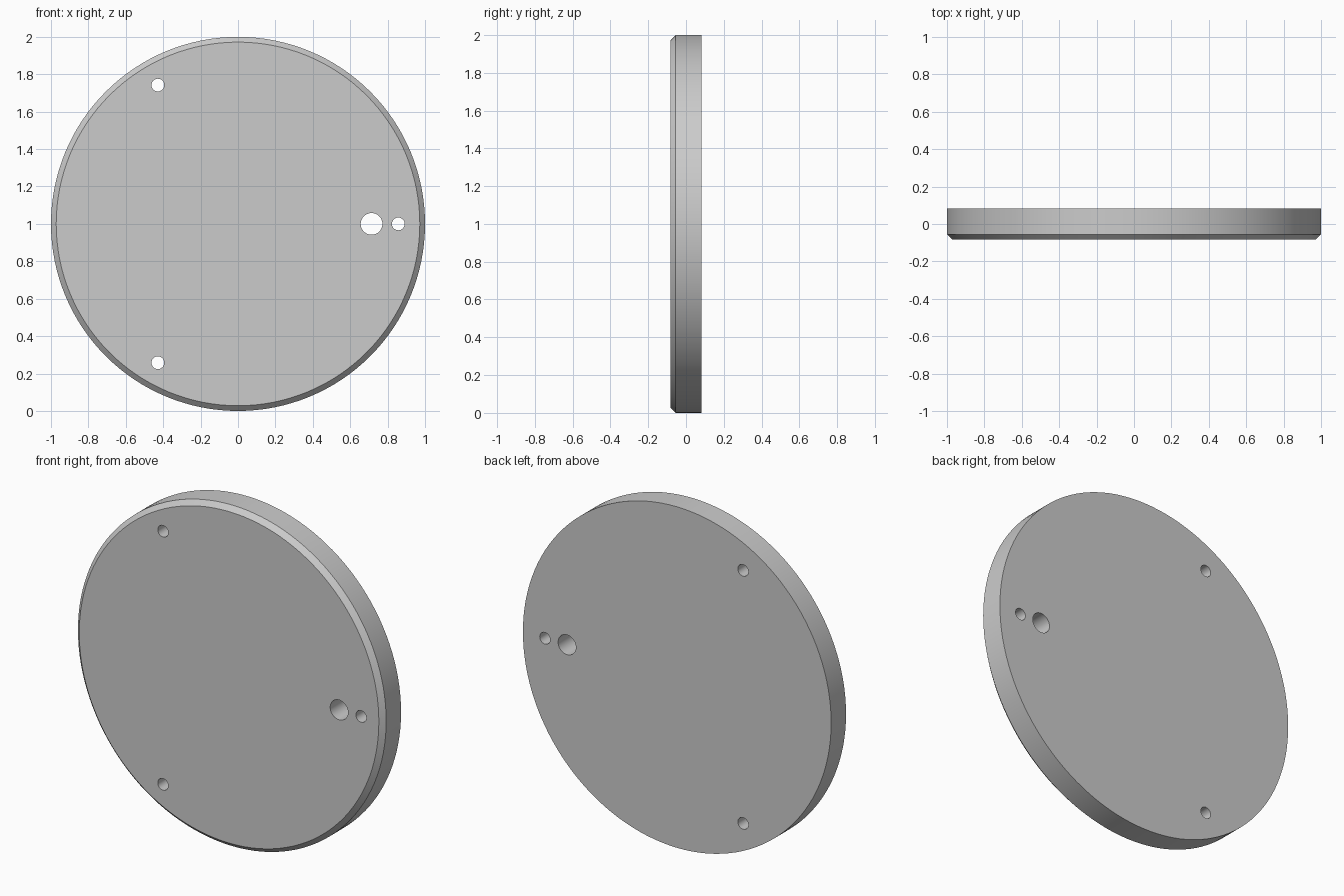
import bpy, bmesh
from math import cos, sin, pi, radians

if "Cube" in bpy.data.objects:
    bpy.data.objects.remove(bpy.data.objects["Cube"])

HALF = 0.083      # half thickness
CHAMFER = 0.028   # front edge bevel


def lathe(name, profile, cx, cz, sides):
    """Closed solid turned about an axis along y; profile is (radius, y)."""
    bm = bmesh.new()
    rings = [[bm.verts.new((cx + r * cos(2 * pi * i / sides), y,
                            cz + r * sin(2 * pi * i / sides)))
              for i in range(sides)] for r, y in profile]
    for a, b in zip(rings, rings[1:]):
        for i in range(sides):
            j = (i + 1) % sides
            bm.faces.new((a[i], a[j], b[j], b[i]))
    bm.faces.new(rings[0])
    bm.faces.new(rings[-1])
    bmesh.ops.recalc_face_normals(bm, faces=bm.faces)
    mesh = bpy.data.meshes.new(name)
    bm.to_mesh(mesh)
    bm.free()
    obj = bpy.data.objects.new(name, mesh)
    bpy.context.collection.objects.link(obj)
    return obj


# Round plate with a chamfered front edge
plate = lathe("round_plate", [(1 - CHAMFER, -HALF), (1, -HALF + CHAMFER), (1, HALF)],
              0, 1, 128)

# Three small screw holes on a circle, plus one larger hole
holes = [(0.857 * cos(radians(a)), 1 + 0.857 * sin(radians(a)), 0.034)
         for a in (0, 120, 240)]
holes.append((0.714, 1, 0.058))

bpy.context.view_layer.objects.active = plate
for x, z, r in holes:
    cutter = lathe("hole_cutter", [(r, -0.2), (r, 0.2)], x, z, 48)
    cutter.hide_render = True
    mod = plate.modifiers.new("hole", 'BOOLEAN')
    mod.operation = 'DIFFERENCE'
    mod.solver = 'EXACT'
    mod.object = cutter
    bpy.ops.object.modifier_apply(modifier=mod.name)
    bpy.data.objects.remove(cutter)

# Smooth round walls, crisp edges
bpy.ops.object.select_all(action='DESELECT')
plate.select_set(True)
bpy.ops.object.shade_smooth_by_angle(angle=radians(30))
